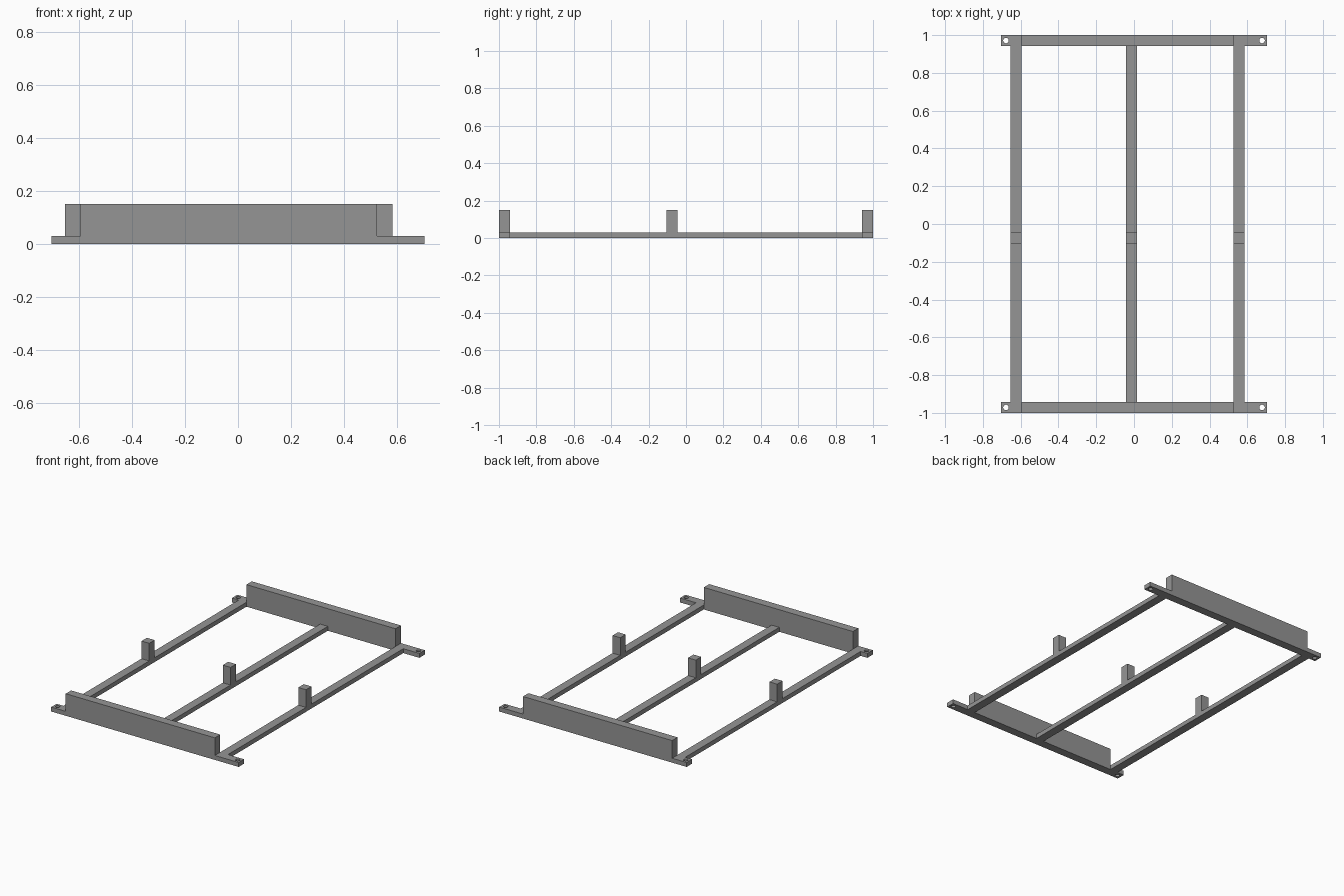
import bpy

if "Cube" in bpy.data.objects:
    bpy.data.objects.remove(bpy.data.objects["Cube"])

# Single flat grey finish
grey = bpy.data.materials.new("grey")
grey.diffuse_color = (0.30, 0.30, 0.30, 1)
grey.use_nodes = True
grey.node_tree.nodes["Principled BSDF"].inputs["Base Color"].default_value = grey.diffuse_color


def box(name, x0, x1, y0, y1, z0, z1):
    bpy.ops.mesh.primitive_cube_add(
        size=1, location=((x0 + x1) / 2, (y0 + y1) / 2, (z0 + z1) / 2))
    ob = bpy.context.object
    ob.name = name
    ob.scale = (x1 - x0, y1 - y0, z1 - z0)
    bpy.ops.object.transform_apply(location=False, rotation=False, scale=True)
    ob.data.materials.append(grey)
    return ob


T = 0.03      # bar thickness
W = 0.058     # bar width
H = 0.15      # wall and post height
RAIL = 0.705  # half length of the end rails
LEFT, MID, RIGHT = -0.654, -0.042, 0.526  # left edges of the long bars

for side, s in (("front", -1), ("back", 1)):
    y0, y1 = sorted((s, s * (1 - W)))
    # End rail with a screw hole in each tip
    rail = box(side + "_rail", -RAIL, RAIL, y0, y1, 0, T)
    for sx in (-1, 1):
        bpy.ops.mesh.primitive_cylinder_add(
            vertices=24, radius=0.0145, depth=0.1,
            location=(sx * 0.678, s * 0.971, T / 2))
        cutter = bpy.context.object
        cutter.name = side + "_hole_cutter"
        cutter.data.materials.append(grey)
        cutter.hide_render = True
        cutter.hide_set(True)
        mod = rail.modifiers.new("hole", 'BOOLEAN')
        mod.operation = 'DIFFERENCE'
        mod.solver = 'EXACT'
        mod.object = cutter
    # Upright wall between the outer bars
    box(side + "_wall", LEFT + W, RIGHT, y0, y1, T, H)

# Long bars, each with a post near the middle
for name, x in (("left", LEFT), ("middle", MID), ("right", RIGHT)):
    box(name + "_bar", x, x + W, -1 + W, 1 - W, 0, T)
    box(name + "_post", x, x + W, -0.103, -0.045, T, H)
